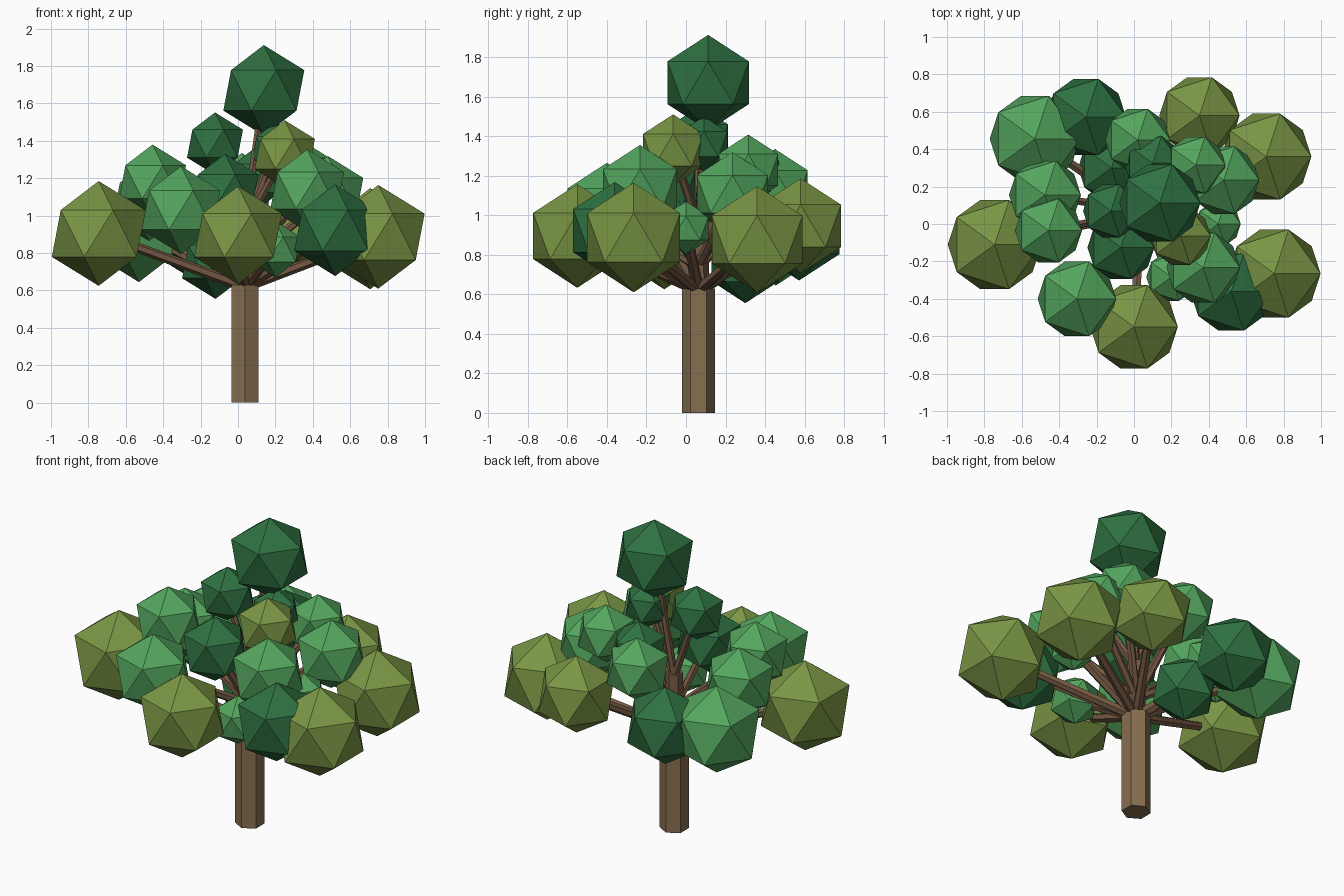
import bpy
import bmesh
from mathutils import Vector, Matrix

cube = bpy.data.objects.get("Cube")
if cube:
    bpy.data.objects.remove(cube, do_unlink=True)


def material(name, *rgb):
    """Flat material from display colour values."""
    colour = [(c / 255) ** 2.2 for c in rgb] + [1.0]
    mat = bpy.data.materials.new(name)
    mat.use_nodes = True
    mat.diffuse_color = colour
    bsdf = mat.node_tree.nodes["Principled BSDF"]
    bsdf.inputs["Base Color"].default_value = colour
    bsdf.inputs["Roughness"].default_value = 0.9
    return mat


bark = material("bark brown", 134, 110, 81)
twig = material("branch brown", 118, 91, 70)
olive = material("olive leaf", 121, 148, 70)
light = material("light green leaf", 84, 164, 94)
dark = material("dark green leaf", 50, 112, 67)


def add_object(name, bm, mat):
    mesh = bpy.data.meshes.new(name)
    bm.to_mesh(mesh)
    bm.free()
    mesh.materials.append(mat)
    obj = bpy.data.objects.new(name, mesh)
    bpy.context.collection.objects.link(obj)
    return obj


def limb(name, start, end, r1, r2, mat):
    """Six-sided tapered post between two points."""
    a, b = Vector(start), Vector(end)
    bm = bmesh.new()
    bmesh.ops.create_cone(bm, cap_ends=True, segments=6, radius1=r1,
                          radius2=r2, depth=(b - a).length)
    turn = (b - a).to_track_quat("Z", "Y").to_matrix().to_4x4()
    if a.xy == b.xy:
        turn = Matrix.Identity(4)
    bm.transform(Matrix.Translation((a + b) / 2) @ turn)
    return add_object(name, bm, mat)


def clump(name, centre, radius, mat):
    """Faceted leaf ball."""
    bm = bmesh.new()
    bmesh.ops.create_icosphere(bm, subdivisions=1, radius=radius)
    bm.transform(Matrix.Translation(centre))
    return add_object(name, bm, mat)


# Trunk and its thinner upper part
tx, ty = 0.037, 0.063
limb("trunk", (tx, ty, 0), (tx, ty, 0.63), 0.083, 0.083, bark)
limb("upper_trunk", (tx, ty, 0.6), (tx, ty, 0.97), 0.055, 0.05, twig)

# Leaf clumps per tier: colour, x, y, z, radius
low = [
    (olive, -0.745, -0.11, 0.905, 0.28),
    (olive, 0.0, -0.55, 0.895, 0.262),
    (olive, 0.75, -0.265, 0.887, 0.277),
    (olive, 0.707, 0.36, 0.877, 0.27),
    (olive, 0.35, 0.58, 0.946, 0.24),
    (light, -0.53, 0.455, 0.915, 0.27),
    (dark, -0.257, 0.572, 0.91, 0.24),
    (dark, -0.12, 0.3, 0.755, 0.2),
    (dark, 0.52, -0.362, 0.922, 0.245),
    (light, 0.2, -0.283, 0.82, 0.15),
    (light, 0.45, 0.0, 0.935, 0.135),
]
middle = [
    (light, -0.476, 0.155, 1.08, 0.215),
    (light, -0.457, -0.035, 1.18, 0.2),
    (light, -0.305, -0.4, 1.03, 0.235),
    (light, 0.37, -0.233, 1.135, 0.22),
    (light, 0.48, 0.235, 1.107, 0.212),
    (light, 0.33, 0.315, 1.23, 0.178),
    (light, 0.02, 0.45, 1.14, 0.195),
    (dark, 0.1, 0.325, 1.2, 0.17),
    (dark, -0.07, -0.125, 1.13, 0.2),
]
high = [
    (dark, 0.138, 0.112, 1.67, 0.242),
    (dark, -0.123, 0.07, 1.385, 0.167),
    (dark, 0.2, 0.09, 1.36, 0.14),
    (olive, 0.25, -0.065, 1.33, 0.18),
]

# Branches run from the trunk to the middle of each clump
tiers = (("low", low, 0.62, 0.03), ("middle", middle, 0.74, 0.026),
         ("high", high, 0.94, 0.024))
for tier, clumps, start_z, thick in tiers:
    for i, (mat, x, y, z, radius) in enumerate(clumps, 1):
        limb(f"{tier}_branch_{i}", (tx, ty, start_z), (x, y, z),
             thick, thick * 0.8, twig)
        clump(f"{tier}_leaf_clump_{i}", (x, y, z), radius, mat)
